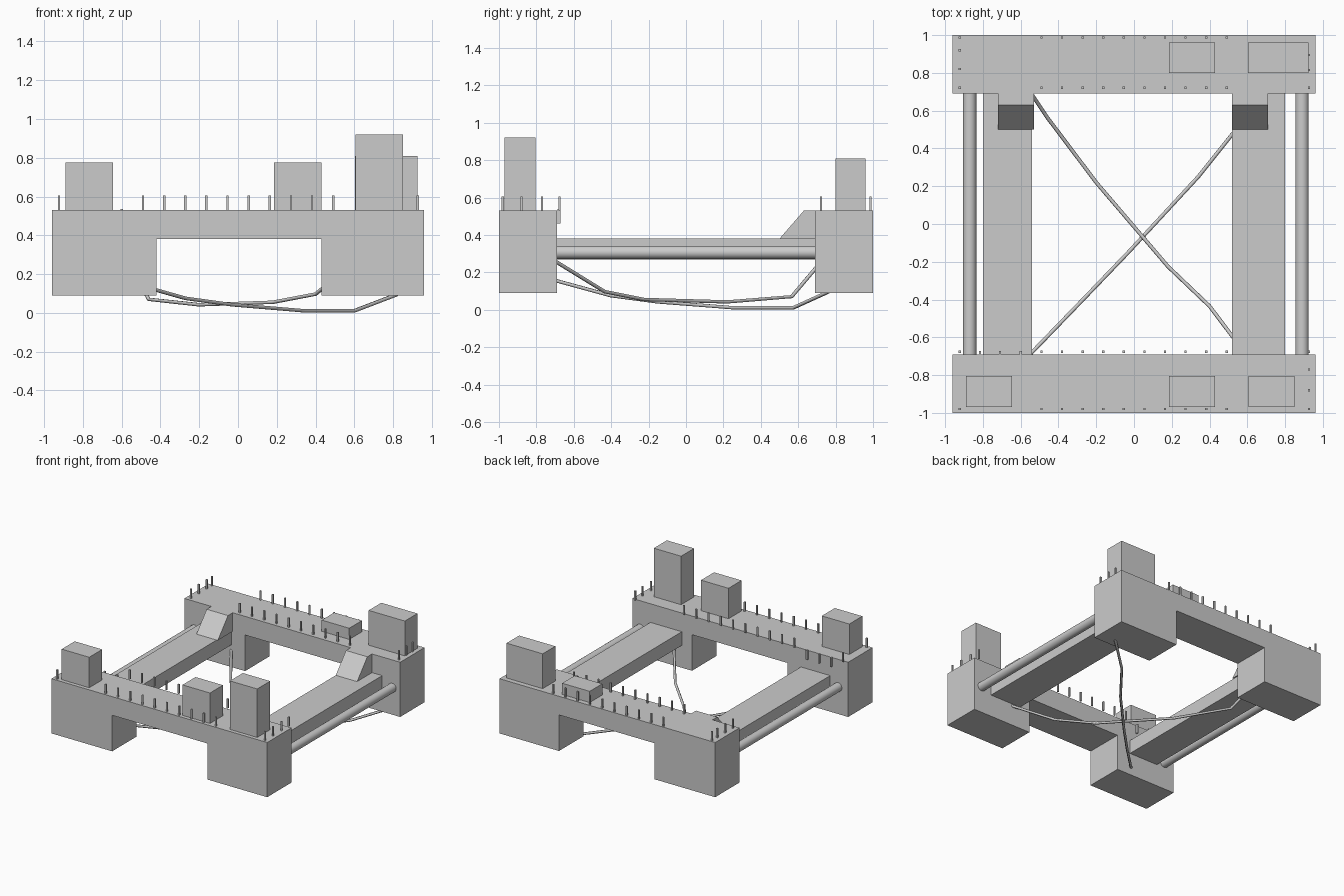
import bpy, bmesh
from mathutils import Vector

if "Cube" in bpy.data.objects:
    bpy.data.objects.remove(bpy.data.objects["Cube"])


def prism(name, outline, axis, lo, hi):
    """Extrude a 2D outline along x (outline = y,z) or y (outline = x,z)."""
    bm = bmesh.new()
    pts = [(lo, a, b) if axis == 'x' else (a, lo, b) for a, b in outline]
    face = bm.faces.new([bm.verts.new(p) for p in pts])
    ext = bmesh.ops.extrude_face_region(bm, geom=[face])
    step = Vector((hi - lo, 0, 0) if axis == 'x' else (0, hi - lo, 0))
    bmesh.ops.translate(bm, vec=step,
                        verts=[v for v in ext['geom'] if isinstance(v, bmesh.types.BMVert)])
    bmesh.ops.recalc_face_normals(bm, faces=bm.faces)
    mesh = bpy.data.meshes.new(name)
    bm.to_mesh(mesh)
    bm.free()
    ob = bpy.data.objects.new(name, mesh)
    bpy.context.collection.objects.link(ob)
    return ob


def box(name, x0, x1, y0, y1, z0, z1):
    return prism(name, [(x0, z0), (x1, z0), (x1, z1), (x0, z1)], 'y', y0, y1)


def cable(name, points, radius):
    cu = bpy.data.curves.new(name, 'CURVE')
    cu.dimensions = '3D'
    cu.bevel_depth = radius
    cu.bevel_resolution = 1
    cu.use_fill_caps = True
    sp = cu.splines.new('POLY')
    sp.points.add(len(points) - 1)
    for p, co in zip(sp.points, points):
        p.co = (*co, 1)
    bpy.context.collection.objects.link(bpy.data.objects.new(name, cu))


DECK = 0.53

# Arched end platforms, front and back
arch = [(-0.96, 0.09), (-0.42, 0.09), (-0.42, 0.38), (0.43, 0.38),
        (0.43, 0.09), (0.96, 0.09), (0.96, DECK), (-0.96, DECK)]
prism("front_platform", arch, 'y', -1.0, -0.69)
prism("back_platform", arch, 'y', 0.69, 1.0)

# Long walkways, with a ramp at the back of each
for side, b0, b1, r0, r1 in (("left", -0.80, -0.54, -0.72, -0.53),
                             ("right", 0.52, 0.80, 0.52, 0.71)):
    box(side + "_walkway", b0, b1, -0.69, 0.69, 0.27, 0.38)
    prism(side + "_ramp", [(0.50, 0.38), (0.69, 0.38), (0.69, DECK), (0.63, DECK)],
          'x', r0, r1)

# Outer pipes
for side, x in (("left", -0.87), ("right", 0.89)):
    bpy.ops.mesh.primitive_cylinder_add(vertices=24, radius=0.035, depth=1.38,
                                        location=(x, 0, 0.307),
                                        rotation=(1.5707963, 0, 0))
    bpy.context.object.name = side + "_pipe"
    bpy.ops.object.shade_smooth_by_angle()

# Deck cabins
for name, x0, x1, y0, y1, top in (
        ("front_left_cabin", -0.89, -0.645, -0.97, -0.805, 0.775),
        ("front_middle_cabin", 0.185, 0.43, -0.97, -0.805, 0.775),
        ("front_tower", 0.607, 0.85, -0.97, -0.805, 0.92),
        ("back_middle_cabin", 0.185, 0.43, 0.80, 0.96, 0.62),
        ("back_right_cabin", 0.603, 0.925, 0.80, 0.96, 0.81)):
    box(name, x0, x1, y0, y1, DECK, top)

# Railing posts: two rows per platform plus posts along the ends
row = [-0.49 + i * 0.109 for i in range(10)]
posts = [(x, y) for x in row for y in (-0.98, -0.677, 0.722, 0.987)]
posts += [(-0.923, y) for y in (-0.98, -0.677, 0.722, 0.82, 0.92, 0.987)]
posts += [(0.927, y) for y in (-0.98, -0.88, -0.77, -0.677, 0.722, 0.815, 0.895)]
for i, (x, y) in enumerate(posts):
    box(f"railing_post_{i}", x - 0.006, x + 0.006, y - 0.006, y + 0.006, DECK, 0.605)

# Short posts fixed to the inner face of the front platform
for i, x in enumerate((-0.815, -0.71, -0.6)):
    box(f"short_post_{i}", x - 0.006, x + 0.006, -0.69, -0.672, 0.46, 0.535)

# Slack crossing cables
cable("crossing_cable_a", [(-0.55, 0.70, 0.23), (-0.46, 0.565, 0.07), (-0.2, 0.22, 0.042),
                           (0.18, -0.225, 0.055), (0.40, -0.435, 0.097),
                           (0.60, -0.70, 0.26)], 0.01)
cable("crossing_cable_b", [(-0.56, -0.70, 0.157), (-0.27, -0.40, 0.075), (-0.03, -0.15, 0.042),
                           (0.34, 0.25, 0.011), (0.60, 0.575, 0.011),
                           (0.82, 0.76, 0.095)], 0.01)
